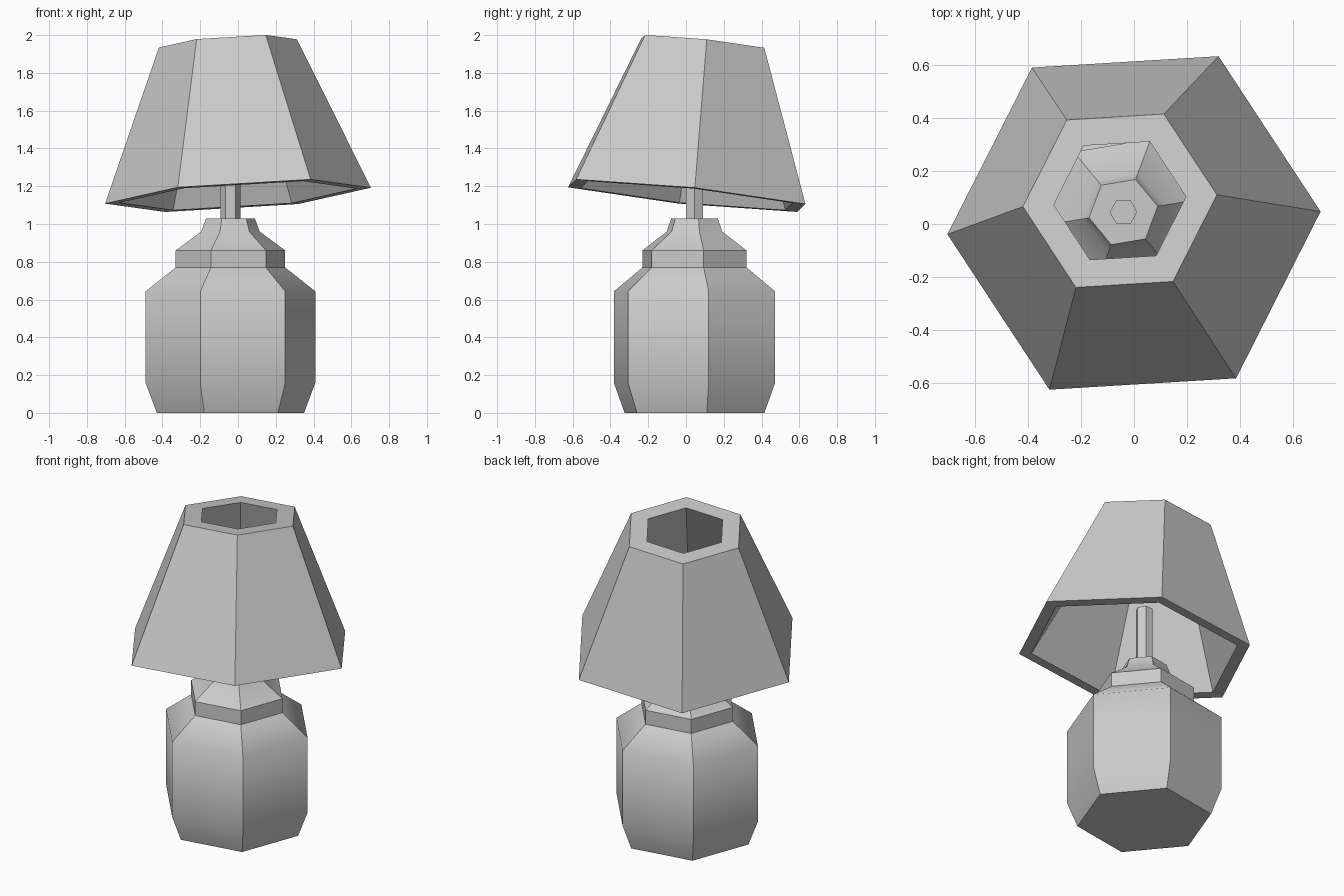
import bpy, bmesh
from math import sin, cos, tau, radians
from mathutils import Vector

if "Cube" in bpy.data.objects:
    bpy.data.objects.remove(bpy.data.objects["Cube"])


def hex_part(name, profile, turn, location, loop=False, smooth_rings=()):
    """Sweep (radius, height) points around a hexagon; loop closes the profile on itself."""
    bm = bmesh.new()
    rings = [[bm.verts.new((r * cos(radians(turn) + tau * k / 6),
                            r * sin(radians(turn) + tau * k / 6), z)) for k in range(6)]
             for r, z in profile]
    n = len(rings)
    for i in range(n if loop else n - 1):
        a, b = rings[i], rings[(i + 1) % n]
        for k in range(6):
            m = (k + 1) % 6
            bm.faces.new((a[k], a[m], b[m], b[k]))
    if not loop:
        bm.faces.new(rings[0][::-1])
        bm.faces.new(rings[-1])
    bmesh.ops.recalc_face_normals(bm, faces=bm.faces)
    # Crisp corners everywhere except the chosen soft rings
    soft = [set(rings[i]) for i in smooth_rings]
    for f in bm.faces:
        f.smooth = bool(smooth_rings)
    for e in bm.edges:
        e.smooth = any(set(e.verts) <= s for s in soft)
    mesh = bpy.data.meshes.new(name)
    bm.to_mesh(mesh)
    bm.free()
    ob = bpy.data.objects.new(name, mesh)
    ob.location = location
    bpy.context.collection.objects.link(ob)
    return ob


CENTRE = (-0.04, 0.045, 0)

# Faceted jar body with collar and neck
hex_part("lamp_base",
         [(0.395, 0), (0.456, 0.16), (0.456, 0.643), (0.294, 0.77),
          (0.294, 0.86), (0.157, 0.96), (0.131, 1.03)],
         9.5, CENTRE, smooth_rings=(1, 2, 5))

# Thin stem rising from the neck into the shade
hex_part("stem", [(0.052, 1.0), (0.052, 1.41)], 0, CENTRE)

# Hollow tilted shade: outer wall, thick top rim, inner wall, bottom rim
shade = hex_part("lampshade",
                 [(0.706, 0), (0.367, 0.812), (0.25, 0.812), (0.63, 0)],
                 3.3, (0, 0.004, 1.15), loop=True)
shade.rotation_mode = 'QUATERNION'
shade.rotation_quaternion = Vector((0, 0, 1)).rotation_difference(Vector((-0.066, 0.104, 1)))
